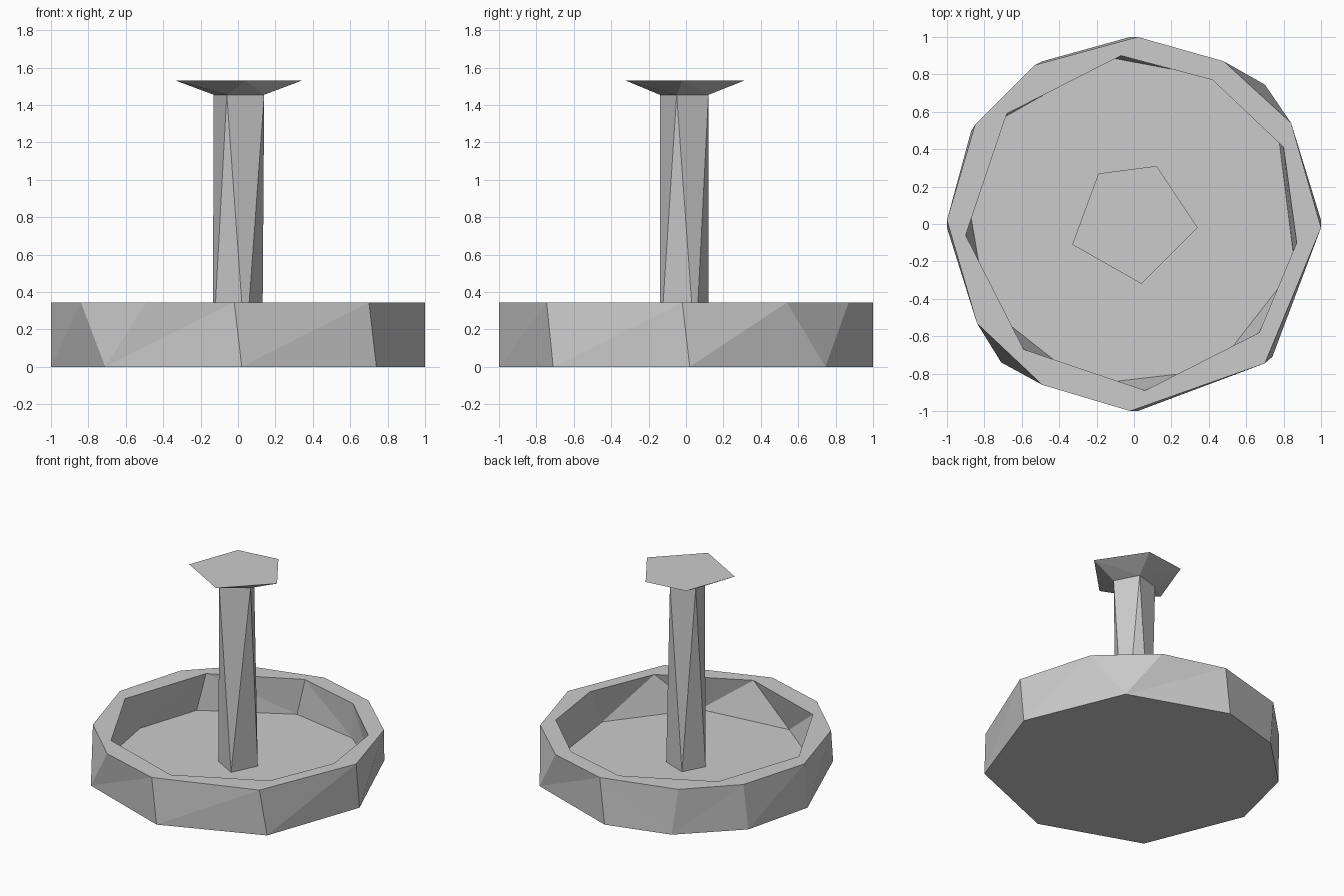
import bpy
import bmesh
from math import atan2, tau

default = bpy.data.objects.get("Cube")
if default:
    bpy.data.objects.remove(default, do_unlink=True)

stone = bpy.data.materials.new("grey_stone")
stone.use_nodes = True
grey = (0.6, 0.6, 0.6, 1)
stone.diffuse_color = grey
stone.node_tree.nodes["Principled BSDF"].inputs["Base Color"].default_value = grey


def angle(vert):
    return atan2(vert.co.y, vert.co.x)


def add_ring(bm, outline, z):
    """Add a closed ring of vertices, sorted around the vertical axis."""
    return sorted((bm.verts.new((x, y, z)) for x, y in outline), key=angle)


def bridge(bm, lower, upper):
    """Join two rings with triangles, stepping round both by angle."""
    def next_angle(ring, step):
        turns, index = divmod(step + 1, len(ring))
        return angle(ring[index]) + turns * tau

    i = j = 0
    while i < len(lower) or j < len(upper):
        a, b = lower[i % len(lower)], upper[j % len(upper)]
        if j == len(upper) or (i < len(lower) and next_angle(lower, i) < next_angle(upper, j)):
            i += 1
            bm.faces.new((a, lower[i % len(lower)], b))
        else:
            j += 1
            bm.faces.new((a, upper[j % len(upper)], b))


def build(name, levels, closed=True):
    """Loft a flat-shaded solid through a list of (outline, height) levels."""
    bm = bmesh.new()
    rings = [add_ring(bm, outline, z) for outline, z in levels]
    for lower, upper in zip(rings, rings[1:]):
        bridge(bm, lower, upper)
    bm.faces.new(rings[0])
    bm.faces.new(rings[-1])
    bmesh.ops.recalc_face_normals(bm, faces=bm.faces)
    mesh = bpy.data.meshes.new(name)
    bm.to_mesh(mesh)
    bm.free()
    mesh.materials.append(stone)
    obj = bpy.data.objects.new(name, mesh)
    bpy.context.collection.objects.link(obj)
    return obj


# Heights of the main levels
floor_z, rim_z, neck_z, top_z = 0.07, 0.345, 1.455, 1.53

# Basin outlines, from the ground up the outside, over the rim and down inside
base = [(1, .02), (.7, .745), (-.02, 1), (-.49, .87), (-.87, .5),
        (-1, -.02), (-.71, -.74), (.02, -1), (.74, -.71)]
outer_rim = [(1, -.02), (.84, .54), (.48, .87), (.02, 1), (-.53, .85), (-.85, .53),
             (-1, .02), (-.84, -.53), (-.49, -.86), (-.02, -1), (.7, -.745)]
inner_rim = [(.8, .41), (.42, .77), (-.07, .9), (-.68, .59), (-.9, -.06),
             (-.59, -.67), (.06, -.89), (.67, -.58), (.87, -.1)]
floor = [(.77, .49), (.4, .79), (-.13, .89), (-.73, .55), (-.88, .09),
         (-.79, -.44), (-.26, -.86), (.43, -.78), (.86, -.23)]
build("basin", [(base, 0), (outer_rim, rim_z), (inner_rim, rim_z), (floor, floor_z)])

# Twisted pillar
foot = [(.13, .05), (-.05, .12), (-.135, -.04), (.04, -.14)]
neck = [(.14, -.05), (.05, .12), (-.13, .07), (-.06, -.14)]
build("pillar", [(foot, floor_z), (neck, neck_z)])

# Flared five-sided cap
cap_top = [(.12, .31), (-.19, .27), (-.33, -.11), (.04, -.32), (.34, -.02)]
build("cap", [(neck, neck_z), (cap_top, top_z)])
